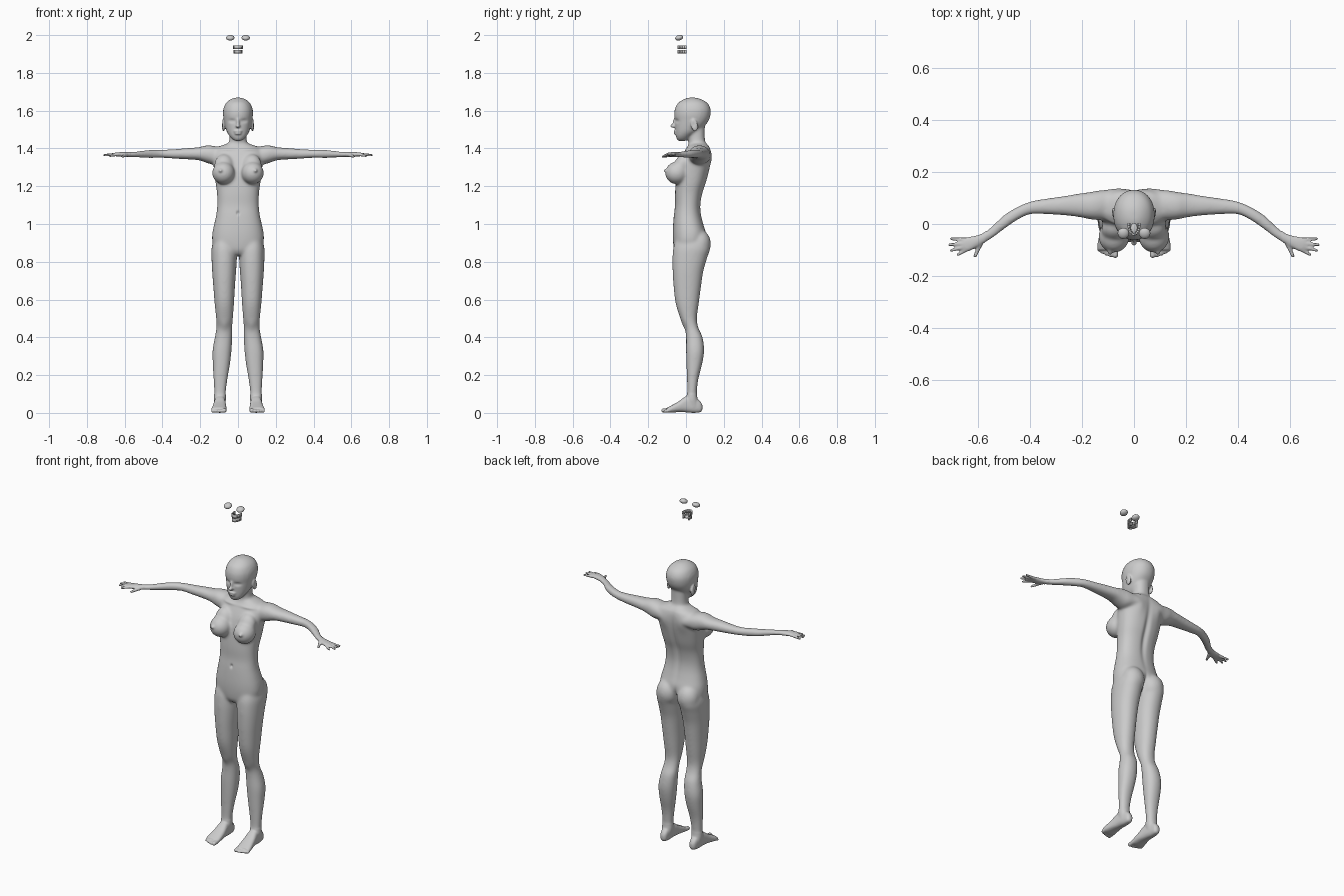
import bpy, bmesh
from math import sin, cos, pi, exp, copysign
from mathutils import Vector, Matrix


def spow(v, p):
    return copysign(abs(v) ** (2 / p), v)


def spline(rows, steps=4):
    """Catmull-Rom interpolation of profile rows."""
    out = []
    for i in range(len(rows) - 1):
        p0, p1 = rows[max(i - 1, 0)], rows[i]
        p2, p3 = rows[i + 1], rows[min(i + 2, len(rows) - 1)]
        for s in range(steps):
            t = s / steps
            out.append([0.5 * (2 * b + (c - a) * t + (2 * a - 5 * b + 4 * c - d) * t * t
                               + (3 * b - a - 3 * c + d) * t ** 3)
                        for a, b, c, d in zip(p0, p1, p2, p3)])
    return out + [list(rows[-1])]


def tube(bm, axis, rows, p=2.2, n=32):
    """Loft rounded sections; each row is (position, a_min, a_max, b_min, b_max)."""
    rings = []
    for t, a0, a1, b0, b1 in spline(rows):
        ring = []
        for k in range(n):
            w = 2 * pi * k / n
            a = (a0 + a1) / 2 + (a1 - a0) / 2 * spow(cos(w), p)
            b = (b0 + b1) / 2 + (b1 - b0) / 2 * spow(sin(w), p)
            ring.append(bm.verts.new({'z': (a, b, t), 'x': (t, a, b), 'y': (a, t, b)}[axis]))
        rings.append(ring)
    for r, q in zip(rings, rings[1:]):
        for k in range(n):
            bm.faces.new((r[k], r[(k + 1) % n], q[(k + 1) % n], q[k]))
    bm.faces.new(rings[0][::-1])
    bm.faces.new(rings[-1])


def blob(bm, c, r, rot=0.0, seg=20):
    m = Matrix.Translation(c) @ Matrix.Rotation(rot, 4, 'X') @ Matrix.Diagonal((*r, 1))
    bmesh.ops.create_uvsphere(bm, u_segments=seg, v_segments=seg // 2, radius=1, matrix=m)


def digit(bm, a, b, r0, r1, n=10):
    a, b = Vector(a), Vector(b)
    for i in range(n):
        t = i / (n - 1)
        r = r0 + (r1 - r0) * t
        blob(bm, a.lerp(b, t), (r, r, r), seg=12)


def to_object(bm, name):
    bmesh.ops.recalc_face_normals(bm, faces=bm.faces)
    for f in bm.faces:
        f.smooth = True
    me = bpy.data.meshes.new(name)
    bm.to_mesh(me)
    bm.free()
    ob = bpy.data.objects.new(name, me)
    bpy.context.collection.objects.link(ob)
    return ob


bm = bmesh.new()
# leg
tube(bm, 'z', [(.94, .025, .12, -.045, .10), (.88, .008, .139, -.066, .128),
               (.82, .006, .140, -.072, .112), (.75, .010, .137, -.071, .092),
               (.67, .016, .131, -.066, .080), (.58, .021, .124, -.055, .068),
               (.50, .027, .116, -.030, .058), (.45, .030, .115, -.006, .066),
               (.40, .030, .123, .000, .088), (.33, .034, .135, .000, .096),
               (.26, .042, .134, .002, .086), (.18, .055, .130, .005, .066),
               (.11, .064, .126, .006, .058), (.07, .064, .127, .000, .062),
               (.03, .070, .122, .000, .070)])
# foot and toes
tube(bm, 'y', [(.087, .088, .102, .018, .040), (.076, .076, .114, .004, .060),
               (.04, .070, .122, .000, .090), (.00, .066, .126, .003, .088),
               (-.04, .062, .133, .004, .060), (-.08, .061, .141, .001, .038),
               (-.10, .064, .140, .002, .028)], p=2.6)
for x, y, r in ((.072, -.120, .012), (.091, -.119, .009), (.107, -.114, .0085),
                (.121, -.108, .008), (.134, -.100, .008)):
    digit(bm, (x, -.085, .016), (x, y, r), r, r)
# arm and palm
tube(bm, 'x', [(.07, .025, .130, 1.330, 1.400), (.13, .015, .130, 1.315, 1.414),
               (.17, .018, .123, 1.325, 1.416), (.21, .026, .118, 1.338, 1.406),
               (.27, .033, .108, 1.342, 1.402), (.34, .037, .098, 1.346, 1.396),
               (.40, .037, .087, 1.350, 1.394), (.45, .014, .066, 1.349, 1.394),
               (.50, -.021, .036, 1.350, 1.389), (.55, -.059, -.010, 1.353, 1.383),
               (.58, -.074, -.034, 1.355, 1.381), (.61, -.092, -.045, 1.355, 1.381),
               (.64, -.106, -.050, 1.358, 1.379), (.658, -.102, -.056, 1.360, 1.376)])
# fingers and thumb
for a, b in (((.64, -.096, 1.368), (.678, -.118, 1.360)), ((.645, -.086, 1.369), (.704, -.102, 1.364)),
             ((.65, -.074, 1.369), (.710, -.080, 1.365)), ((.645, -.060, 1.367), (.704, -.057, 1.364))):
    digit(bm, a, b, .0088, .0065)
digit(bm, (.59, -.072, 1.365), (.612, -.124, 1.357), .011, .007)
# breast, buttock, ear
blob(bm, (.077, -.048, 1.270), (.060, .063, .060), seg=32)
blob(bm, (.074, -.022, 1.310), (.052, .042, .062), rot=-.35, seg=32)
blob(bm, (.067, .072, .895), (.064, .060, .075), seg=32)
blob(bm, (.077, .044, 1.523), (.009, .019, .034), rot=.2)
# mirror the side parts
twin = bmesh.ops.duplicate(bm, geom=bm.verts[:] + bm.edges[:] + bm.faces[:])['geom']
for v in twin:
    if isinstance(v, bmesh.types.BMVert):
        v.co.x *= -1
# torso: rows are (z, x_min, x_max, y_front, y_back)
torso = [(.835, .05, -.045, .060), (.86, .10, -.062, .085), (.90, .134, -.068, .100),
         (.95, .136, -.070, .106), (1.00, .126, -.068, .092), (1.05, .115, -.064, .080),
         (1.10, .110, -.058, .077), (1.16, .111, -.058, .087), (1.22, .119, -.054, .107),
         (1.28, .126, -.046, .122), (1.33, .132, -.032, .130), (1.37, .138, -.014, .132),
         (1.40, .125, .002, .128), (1.418, .080, .012, .118), (1.43, .045, .020, .105)]
tube(bm, 'z', [(z, -w, w, f, b) for z, w, f, b in torso], p=2.4, n=48)
# neck
neck = [(1.38, .062, .016, .120), (1.42, .050, .014, .106), (1.46, .045, .012, .100), (1.53, .046, .01, .10)]
tube(bm, 'z', [(z, -w, w, f, b) for z, w, f, b in neck])
# head
head = [(1.439, .012, -.036, -.005), (1.447, .028, -.046, .012), (1.465, .045, -.053, .032),
        (1.49, .060, -.056, .070), (1.52, .069, -.058, .100), (1.55, .075, -.059, .121),
        (1.58, .079, -.062, .130), (1.61, .077, -.058, .130), (1.64, .064, -.042, .114),
        (1.66, .040, -.012, .082), (1.669, .016, .012, .054)]
tube(bm, 'z', [(z, -w, w, f, b) for z, w, f, b in head], p=2.15, n=48)
# nose and lips
blob(bm, (0, -.068, 1.519), (.012, .016, .010))
blob(bm, (0, -.058, 1.538), (.008, .013, .030), rot=-.15)
blob(bm, (0, -.056, 1.491), (.022, .011, .006))
blob(bm, (0, -.055, 1.479), (.019, .011, .006))

# fuse into one skin
raw = to_object(bm, "body_parts")
mod = raw.modifiers.new("fuse", 'REMESH')
mod.mode = 'VOXEL'
mod.voxel_size = .0045
dg = bpy.context.evaluated_depsgraph_get()
fused = bpy.data.meshes.new_from_object(raw.evaluated_get(dg))
bpy.data.objects.remove(raw)
bm = bmesh.new()
bm.from_mesh(fused)

# relax the trunk and limbs strongly, hands, feet and face lightly
large = [v for v in bm.verts if abs(v.co.x) < .57 and .1 < v.co.z < 1.44]
skull = [v for v in bm.verts if v.co.z > 1.41 and v.co.y > -.03 and abs(v.co.x) < .07]
for verts, times in ((bm.verts[:], 2), (large, 22), (skull, 10)):
    for _ in range(times):
        bmesh.ops.smooth_vert(bm, verts=verts, factor=.5, use_axis_x=True, use_axis_y=True, use_axis_z=True)

# sculpted details: centre, radii, offset (mirrored when off centre)
details = [
    ((.034, -.06, 1.546), (.017, .03, .009), (0, .009, 0)),        # eye socket
    ((.034, -.06, 1.546), (.010, .03, .005), (0, -.004, 0)),       # eyelid
    ((.088, .040, 1.526), (.012, .009, .016), (-.004, 0, 0)),      # ear hollow
    ((.092, -.105, 1.283), (.009, .03, .009), (.002, -.013, 0)),   # nipple
    ((0, -.065, 1.058), (.007, .03, .010), (0, .009, 0)),          # navel
    ((0, .10, 1.20), (.016, .06, .15), (0, -.011, 0)),             # spine groove
    ((.065, .13, 1.345), (.035, .04, .05), (0, .009, 0)),          # shoulder blade
    ((0, .10, .875), (.010, .06, .045), (0, -.018, 0)),            # cleft
    ((.065, .0, 1.395), (.045, .03, .008), (0, -.005, .001)),      # collarbone
    ((.072, -.01, .465), (.022, .025, .03), (0, -.005, 0)),        # kneecap
]
for c, r, off in details:
    for s in ((1, -1) if c[0] else (1,)):
        for v in bm.verts:
            d = sum(((v.co[i] - c[i] * (s if i == 0 else 1)) / r[i]) ** 2 for i in range(3))
            if d < 9:
                v.co += Vector((off[0] * s, off[1], off[2])) * exp(-d)
for v in bm.verts:
    v.co.z = max(v.co.z, 0)
to_object(bm, "body")

# loose eyeballs above the head
for s, side in ((1, "left"), (-1, "right")):
    bm = bmesh.new()
    blob(bm, (.041 * s, -.036, 1.986), (.022, .022, .014), rot=.3, seg=24)
    to_object(bm, side + "_eye")

# loose dental arches and tongue
for name, z, w in (("upper_teeth", 1.935, .021), ("lower_teeth", 1.912, .018)):
    bm = bmesh.new()
    for i in range(13):
        t = pi * i / 12
        m = (Matrix.Translation((w * cos(t), -.002 - .038 * sin(t), z)) @ Matrix.Rotation(-t, 4, 'Z')
             @ Matrix.Diagonal((.008, .010, .018, 1)))
        bmesh.ops.create_cube(bm, size=1, matrix=m)
    to_object(bm, name)
bm = bmesh.new()
blob(bm, (0, -.018, 1.912), (.014, .022, .007))
to_object(bm, "tongue")
